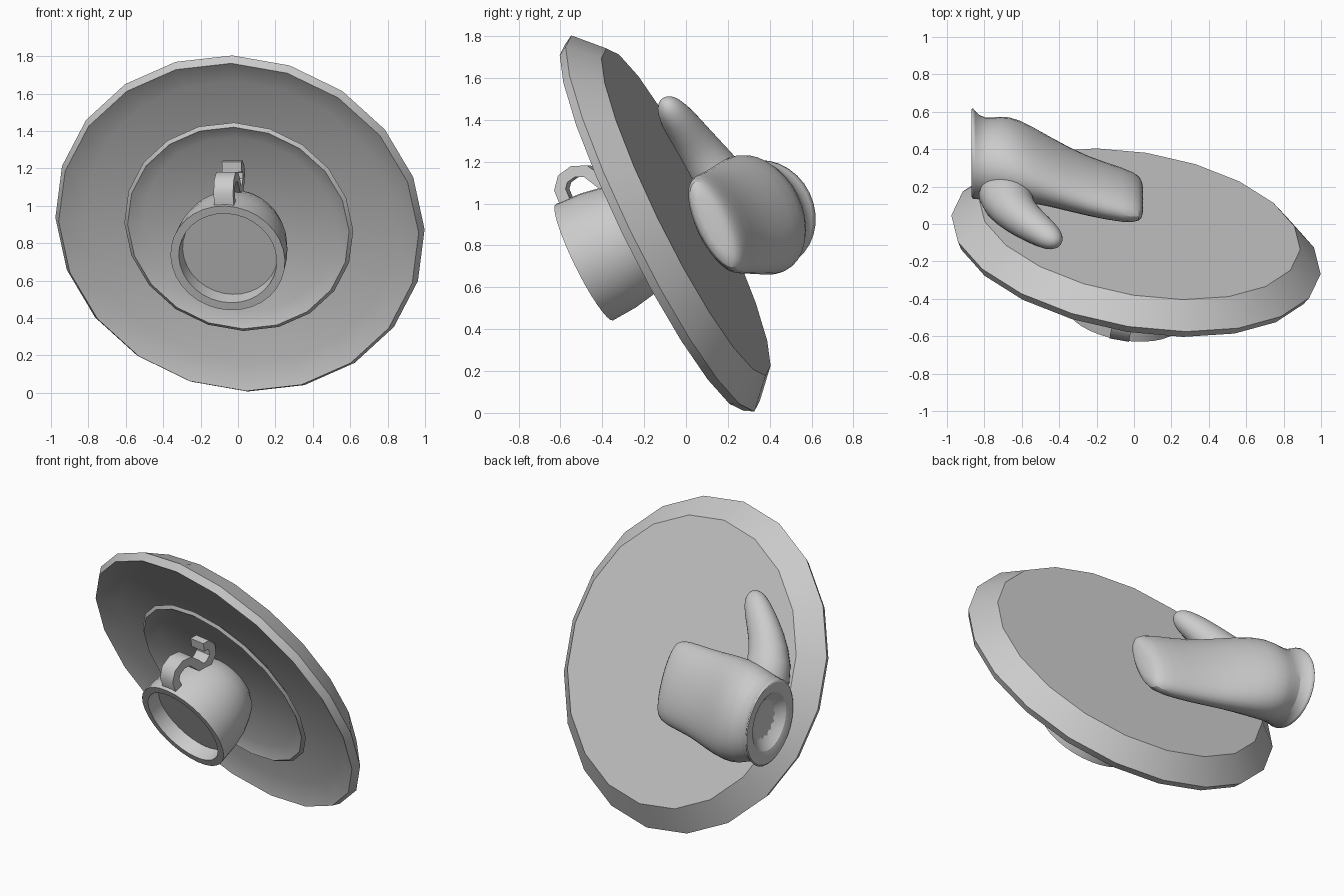
import bpy, bmesh, math
from mathutils import Vector, Matrix

if "Cube" in bpy.data.objects:
    bpy.data.objects.remove(bpy.data.objects["Cube"])

# Tilted frame: local z points out of the plate's front, local y up along it
N = Vector((-0.155, -0.885, -0.438)).normalized()
U = (Vector((0, 0, 1)) - N * N.z).normalized()
E = U.cross(N)
BASE = Vector((0.03, 0.0, 0.96))
FRAME = Matrix((E, U, N)).transposed().to_4x4()
FRAME.translation = BASE


def finish(name, rings, matrix=None, subsurf=0, angle=30):
    """Bridge equal-length rings of points into a capped, smooth-shaded skin."""
    bm = bmesh.new()
    loops = [[bm.verts.new(p) for p in ring] for ring in rings]
    count = len(loops[0])
    for a, b in zip(loops, loops[1:]):
        for i in range(count):
            j = (i + 1) % count
            bm.faces.new((a[i], a[j], b[j], b[i]))
    bm.faces.new(loops[0][::-1])
    bm.faces.new(loops[-1])
    bmesh.ops.recalc_face_normals(bm, faces=bm.faces)
    mesh = bpy.data.meshes.new(name)
    bm.to_mesh(mesh)
    bm.free()
    obj = bpy.data.objects.new(name, mesh)
    bpy.context.collection.objects.link(obj)
    if matrix:
        obj.matrix_world = matrix
    if subsurf:
        obj.modifiers.new("round", 'SUBSURF').levels = subsurf
        obj.modifiers["round"].render_levels = subsurf
    bpy.ops.object.select_all(action='DESELECT')
    obj.select_set(True)
    bpy.context.view_layer.objects.active = obj
    bpy.ops.object.shade_smooth_by_angle(angle=math.radians(angle))
    return obj


def revolve(name, profile, sides):
    """Turn (radius, height) points around the plate axis."""
    start = math.radians(88)
    rings = [[(r * math.cos(start + math.tau * i / sides),
               r * math.sin(start + math.tau * i / sides), h)
              for i in range(sides)] for r, h in profile]
    return finish(name, rings, FRAME)


def oval(center, a, b, sides=16):
    """Ellipse spanned by two half-axis vectors."""
    c = Vector(center)
    return [c + a * math.cos(math.tau * i / sides) + b * math.sin(math.tau * i / sides)
            for i in range(sides)]


# Plate, saucer and cup
revolve("plate", [(0.87, 0), (1.0, 0.125), (0.975, 0.17), (0.84, 0.11)], 20)
revolve("saucer", [(0.5, 0.105), (0.62, 0.165), (0.60, 0.18), (0.52, 0.14)], 20)
revolve("cup", [(0.17, 0.135), (0.225, 0.18), (0.26, 0.25), (0.285, 0.32), (0.303, 0.42),
                (0.31, 0.548), (0.265, 0.548), (0.258, 0.46)], 32)

# Cup handle: a flat strap arching over, then curling up near the saucer
path = [(0.50, 0.28), (0.495, 0.36), (0.46, 0.40), (0.40, 0.41), (0.345, 0.385),
        (0.315, 0.33), (0.29, 0.275), (0.24, 0.265), (0.19, 0.29), (0.172, 0.34),
        (0.19, 0.375), (0.225, 0.385)]
rings = []
for i, (t, r) in enumerate(path):
    t0, r0 = path[max(i - 1, 0)]
    t1, r1 = path[min(i + 1, len(path) - 1)]
    d = Vector((0, r1 - r0, t1 - t0)).normalized()
    side = d.cross(Vector((1, 0, 0))) * 0.028
    c, w = Vector((0, r, t)), Vector((0.053, 0, 0))
    rings.append([c + w + side, c - w + side, c - w - side, c + w - side])
finish("cup_handle", rings, FRAME, angle=40)

# Mitten hand behind the plate: x, y, z, half width, half thickness
palm = [(0.05, 0.13, 0.90, 0.17, 0.04), (0.035, 0.135, 0.90, 0.235, 0.08),
        (-0.04, 0.15, 0.90, 0.265, 0.11), (-0.25, 0.20, 0.91, 0.27, 0.125),
        (-0.45, 0.28, 0.93, 0.30, 0.155), (-0.62, 0.345, 0.95, 0.315, 0.205),
        (-0.72, 0.355, 0.95, 0.30, 0.21), (-0.80, 0.345, 0.95, 0.26, 0.21),
        (-0.855, 0.37, 0.95, 0.27, 0.235), (-0.87, 0.385, 0.945, 0.28, 0.26),
        (-0.87, 0.37, 0.95, 0.17, 0.16), (-0.79, 0.36, 0.95, 0.15, 0.14)]
up = Vector((0, -0.43, 0.9))
out = Vector((0, 0.9, 0.43))
finish("hand", [oval((x, y, z), up * w, out * h) for x, y, z, w, h in palm],
       subsurf=1, angle=50)

# Thumb: x, y, z, radius
thumb = [(-0.70, 0.22, 1.02, 0.17), (-0.68, 0.11, 1.18, 0.14), (-0.60, 0.03, 1.30, 0.112),
         (-0.51, -0.03, 1.39, 0.095), (-0.44, -0.08, 1.455, 0.075),
         (-0.415, -0.097, 1.485, 0.045), (-0.405, -0.103, 1.497, 0.015)]
rings = []
for i, (x, y, z, r) in enumerate(thumb):
    d = Vector(thumb[min(i + 1, 6)][:3]) - Vector(thumb[max(i - 1, 0)][:3])
    a = d.cross(N).normalized()
    b = d.cross(a).normalized()
    rings.append(oval((x, y, z), a * r, b * r * 0.9))
finish("thumb", rings, subsurf=1, angle=60)
